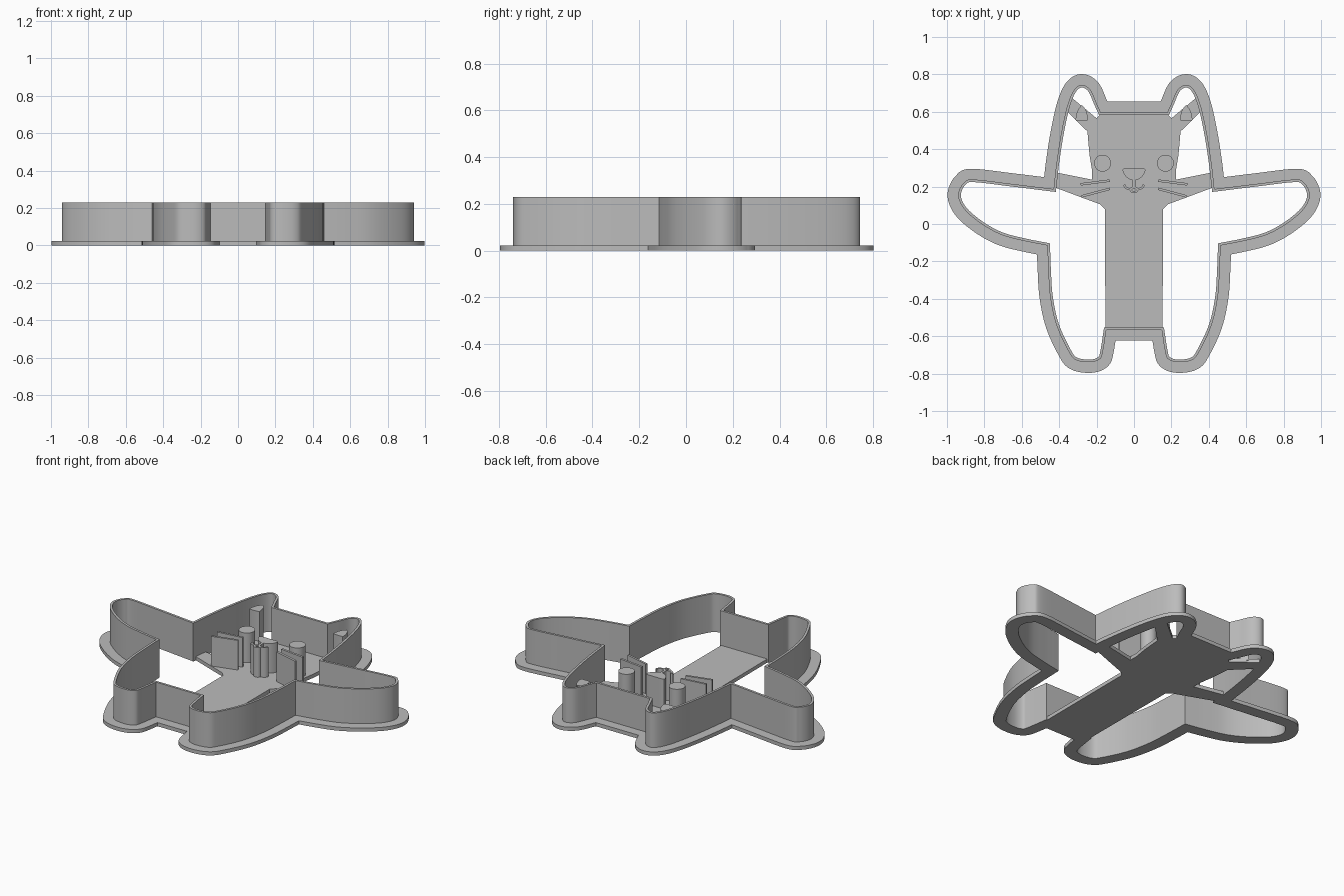
import bpy, bmesh, math
from mathutils import Vector

cube = bpy.data.objects.get("Cube")
if cube:
    bpy.data.objects.remove(cube, do_unlink=True)

GREY = (0.5, 0.5, 0.5, 1)
mat = bpy.data.materials.new("grey_plastic")
mat.use_nodes = True
mat.diffuse_color = GREY
mat.node_tree.nodes["Principled BSDF"].inputs["Base Color"].default_value = GREY

BASE, STAMP, WALL = 0.022, 0.2, 0.23


def finish(name, bm):
    bmesh.ops.recalc_face_normals(bm, faces=bm.faces)
    mesh = bpy.data.meshes.new(name)
    bm.to_mesh(mesh)
    bm.free()
    mesh.materials.append(mat)
    obj = bpy.data.objects.new(name, mesh)
    bpy.context.collection.objects.link(obj)
    bpy.ops.object.select_all(action='DESELECT')
    obj.select_set(True)
    bpy.context.view_layer.objects.active = obj
    bpy.ops.object.shade_smooth_by_angle(angle=math.radians(30))
    return obj


def prism(name, pts, z0, z1):
    """Solid extrusion of a flat outline."""
    bm = bmesh.new()
    face = bm.faces.new([bm.verts.new((x, y, z0)) for x, y in pts])
    top = bmesh.ops.extrude_face_region(bm, geom=[face], use_keep_orig=True)
    verts = [v for v in top["geom"] if isinstance(v, bmesh.types.BMVert)]
    bmesh.ops.translate(bm, verts=verts, vec=(0, 0, z1 - z0))
    return finish(name, bm)


def ring(name, outer, inner, z0, z1):
    """Closed band between two matching outlines."""
    bm = bmesh.new()
    loops = [[bm.verts.new((x, y, z)) for x, y in pts]
             for pts, z in ((outer, z0), (outer, z1), (inner, z1), (inner, z0))]
    n = len(outer)
    for k in range(4):
        a, b = loops[k], loops[(k + 1) % 4]
        for i in range(n):
            j = (i + 1) % n
            bm.faces.new((a[i], a[j], b[j], b[i]))
    return finish(name, bm)


def smooth(pts, steps=7):
    """Catmull-Rom curve through the points."""
    p = [Vector(q) for q in pts]
    p = [2 * p[0] - p[1]] + p + [2 * p[-1] - p[-2]]
    out = []
    for a, b, c, d in zip(p, p[1:], p[2:], p[3:]):
        for s in range(steps):
            t = s / steps
            out.append(0.5 * (2 * b + (c - a) * t + (2 * a - 5 * b + 4 * c - d) * t ** 2
                              + (3 * b - a - 3 * c + d) * t ** 3))
    return out + [p[-2]]


def mirrored(half):
    return [Vector(p) for p in half] + [Vector((-p[0], p[1])) for p in reversed(half)]


def offset(pts, dist):
    """Mitred outward offset of a clockwise outline."""
    out = []
    for i, p in enumerate(pts):
        d0 = (p - pts[i - 1]).normalized()
        d1 = (pts[(i + 1) % len(pts)] - p).normalized()
        n0, n1 = Vector((-d0.y, d0.x)), Vector((-d1.y, d1.x))
        out.append(p + (n0 + n1) * dist / (1 + n0.dot(n1)))
    return out


def stroke(name, pts, width, z0=BASE / 2, z1=STAMP):
    """Thin raised line along a path."""
    path = [Vector(p) for p in pts]
    sides = ([], [])
    for i, p in enumerate(path):
        d = (path[min(i + 1, len(path) - 1)] - path[max(i - 1, 0)]).normalized()
        n = Vector((-d.y, d.x)) * width / 2
        sides[0].append(p + n)
        sides[1].append(p - n)
    return prism(name, sides[0] + sides[1][::-1], z0, z1)


# Half outline of the cutting wall: ear, arm, leg
ear = [(0.178, 0.597), (0.2, 0.645), (0.235, 0.72), (0.283, 0.744), (0.325, 0.71),
       (0.36, 0.62), (0.392, 0.47), (0.415, 0.32), (0.43, 0.187)]
arm = [(0.43, 0.187), (0.65, 0.214), (0.86, 0.238), (0.91, 0.22), (0.938, 0.17),
       (0.932, 0.12), (0.89, 0.06), (0.8, -0.01), (0.7, -0.061), (0.58, -0.092), (0.463, -0.115)]
leg = [(0.463, -0.115), (0.458, -0.25), (0.448, -0.39), (0.415, -0.54), (0.35, -0.68),
       (0.31, -0.727), (0.235, -0.739), (0.182, -0.722), (0.166, -0.68), (0.148, -0.567)]
half = smooth(ear)[:-1] + smooth(arm)[:-1] + smooth(leg)
wall = mirrored(half)
inner = offset(wall, -0.014)
ring("cutting_wall", wall, inner, 0, WALL)
ring("base_flange", offset(wall, 0.057), inner, 0, BASE)

# Flat plate carrying the face, with braces to the wall
plate = [(0.18, 0.588), (0.2, 0.565), (0.335, 0.677), (0.36, 0.605), (0.249, 0.495),
         (0.238, 0.37), (0.225, 0.29), (0.225, 0.237), (0.413, 0.275), (0.422, 0.195),
         (0.27, 0.138), (0.18, 0.105), (0.155, 0.08), (0.153, -0.56)]
prism("face_plate", mirrored(plate), 0, BASE)

# Paired stamps
for side, s in (("left", 1), ("right", -1)):
    eye = [(s * 0.168 + 0.045 * math.cos(a), 0.325 + 0.045 * math.sin(a))
           for a in (math.tau * i / 40 for i in range(40))]
    prism(side + "_eye", eye, BASE / 2, STAMP)
    ear_mark = smooth([(0.28, 0.637), (0.258, 0.61), (0.246, 0.565), (0.255, 0.552),
                       (0.3, 0.55), (0.312, 0.56), (0.302, 0.605), (0.28, 0.637)], 4)[:-1]
    prism(side + "_inner_ear", [(s * x, y) for x, y in ear_mark], BASE / 2, STAMP)
    stroke(side + "_upper_whisker", [(s * 0.13, 0.232), (s * 0.285, 0.212)], 0.013)
    stroke(side + "_lower_whisker", [(s * 0.13, 0.188), (s * 0.28, 0.148)], 0.013)
    mouth = smooth([(0, 0.208), (0.008, 0.192), (0.028, 0.187), (0.045, 0.196), (0.052, 0.21)], 5)
    stroke(side + "_mouth", [(s * x, y) for x, y in mouth], 0.012)

# Nose, stem and chin
nose = smooth([(0, 0.299), (0.05, 0.298), (0.061, 0.285), (0.045, 0.255), (0.02, 0.237), (0, 0.234)], 4)
prism("nose", mirrored(nose[1:-1]), BASE / 2, STAMP)
stroke("nose_stem", [(0, 0.24), (0, 0.2)], 0.014)
stroke("chin", smooth([(-0.018, 0.184), (-0.01, 0.172), (0.01, 0.172), (0.018, 0.184)], 5), 0.012)
